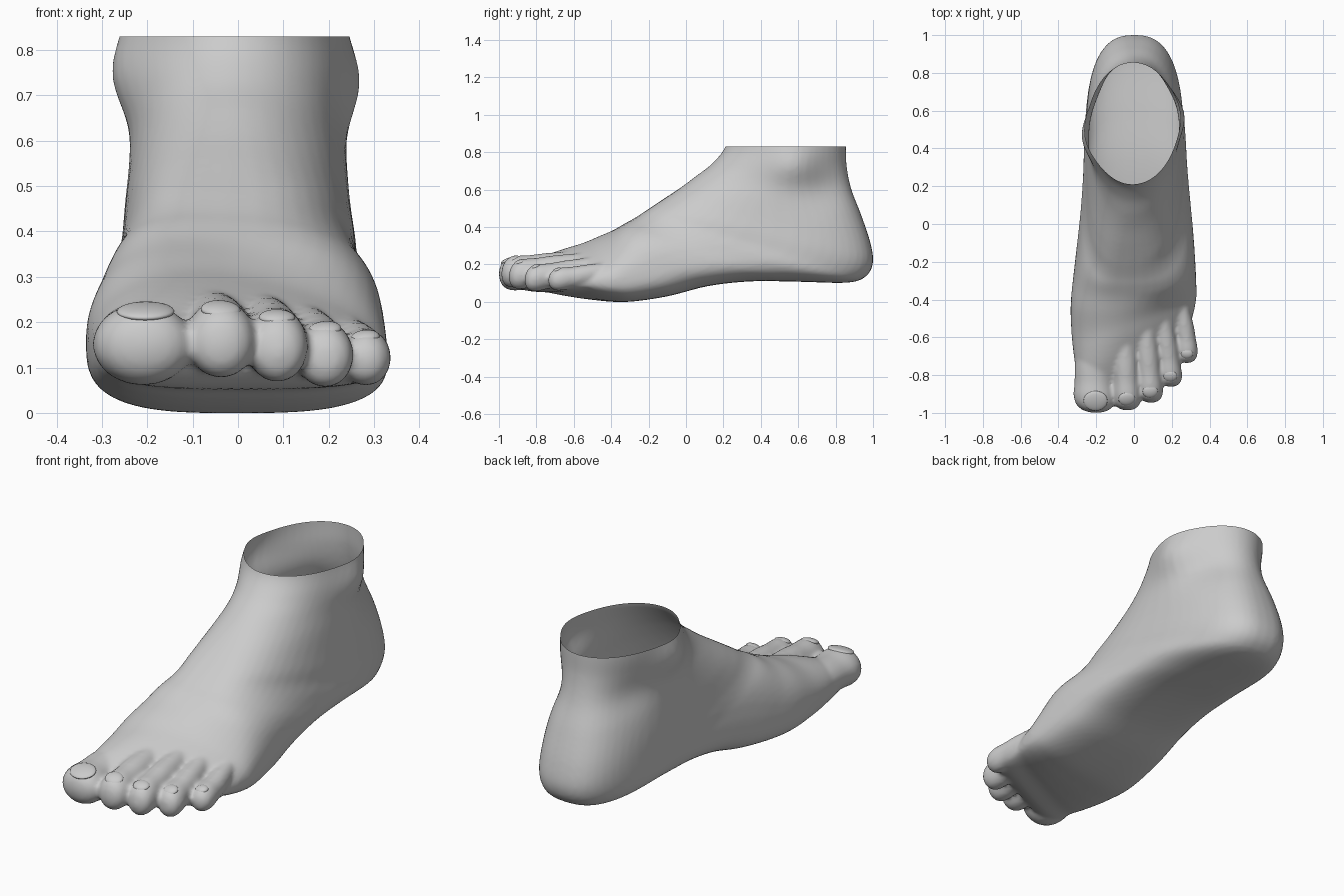
import bpy, bmesh, math
from mathutils import Vector

cube = bpy.data.objects.get("Cube")
if cube:
    bpy.data.objects.remove(cube, do_unlink=True)

skin = bpy.data.materials.new("plain grey")
skin.use_nodes = True
GREY = (0.6, 0.6, 0.6, 1)
skin.diffuse_color = GREY
skin.node_tree.nodes["Principled BSDF"].inputs["Base Color"].default_value = GREY
SIDES = 48


def spline(keys, steps):
    """Catmull-Rom through rows of numbers; yields (fraction, row)."""
    n = len(keys) - 1
    for j in range(n * steps + 1):
        i = min(j // steps, n - 1)
        t = j / steps - i
        p = [keys[max(0, min(n, i + d))] for d in (-1, 0, 1, 2)]
        yield j / (n * steps), [
            0.5 * (2 * b + (c - a) * t + (2 * a - 5 * b + 4 * c - d) * t * t
                   + (3 * b - a - 3 * c + d) * t ** 3) for a, b, c, d in zip(*p)]


def loft(bm, rings):
    """Skin closed rings of points and cap both ends."""
    rows = [[bm.verts.new(p) for p in ring] for ring in rings]
    for a, b in zip(rows, rows[1:]):
        for i in range(SIDES):
            k = (i + 1) % SIDES
            bm.faces.new((a[i], a[k], b[k], b[i]))
    bm.faces.new(rows[0][::-1])
    bm.faces.new(rows[-1])


def smoothstep(a, b, v):
    t = max(0, min(1, (v - a) / (b - a)))
    return t * t * (3 - 2 * t)


# Sections fan from the ankle round the heel to the pad under the toes:
# front point (y, z), back or sole point (y, z), right and left x
SECTIONS = [
    (.23, .95, .85, .95, -.24, .23), (.21, .83, .855, .83, -.24, .23),
    (.14, .74, .86, .72, -.235, .23), (.05, .67, .885, .60, -.23, .23),
    (-.03, .61, .935, .47, -.24, .24), (-.11, .557, .985, .32, -.25, .25),
    (-.17, .517, 1.0, .21, -.255, .26), (-.215, .487, .96, .135, -.26, .265),
    (-.25, .463, .86, .103, -.265, .275), (-.285, .44, .60, .108, -.27, .285),
    (-.32, .42, .35, .11, -.28, .30), (-.355, .398, .12, .085, -.295, .315),
    (-.395, .373, -.10, .03, -.315, .325), (-.445, .345, -.32, 0, -.335, .33),
    (-.51, .31, -.47, .01, -.33, .33), (-.59, .277, -.59, .03, -.315, .32),
    (-.67, .24, -.67, .048, -.30, .305), (-.775, .185, -.77, .056, -.29, .295),
    (-.85, .135, -.84, .085, -.24, .25)]

# Ankle bones and the hollows behind them: side, y, z, bulge
ANKLE_RELIEF = [(-1, .45, .75, .045), (1, .59, .725, .045),
                (-1, .74, .62, -.022), (1, .77, .61, -.025)]


def foot_ring(f, row):
    ay, az, by, bz, x0, x1 = row
    a, b = Vector((0, ay, az)), Vector((0, by, bz))
    mid = a.lerp(b, .5 + .1 * f)
    arch = smoothstep(.12, .38, f) * (1 - smoothstep(.55, .8, f))
    ring = []
    for i in range(SIDES):
        ang = math.tau * i / SIDES
        c, s = math.cos(ang), math.sin(ang)
        if c < 0:    # broad instep, fuller on the inner side
            n = 2 + arch * (1.5 if s < 0 else .9)
        else:        # rounded heel, flatter sole
            n = 2 + .6 * smoothstep(.1, .3, f) + .5 * smoothstep(.4, .7, f)
        u = math.copysign(abs(c) ** (2 / n), c)
        v = math.copysign(abs(s) ** (2 / n), s)
        p = mid + ((b - mid) if u > 0 else (mid - a)) * u
        upper = (1 - u) / 2
        p.x = (x0 + x1) / 2 + (x1 - x0) / 2 * v - .07 * f * upper * (1 - abs(v))
        p.z -= .16 * p.x * f * f * upper          # instep falls to the outer side
        p.y += .5 * p.x * smoothstep(.62, .9, f)  # slanted line of toe roots
        for side, y, z, bulge in ANKLE_RELIEF:
            if p.x * side > 0:
                d = ((p.y - y) / .14) ** 2 + ((p.z - z) / .11) ** 2
                p.x += side * bulge * abs(v) * math.exp(-d)
        ring.append(p)
    return ring


# Toes: root, knuckle and tip positions, half width, half height
TOES = [
    ((-.20, -.52, .185), (-.213, -.8, .157), (-.2, -1.0, .15), .11, .09),
    ((-.06, -.50, .215), (-.043, -.8, .177), (-.035, -.987, .15), .076, .084),
    ((.05, -.46, .21), (.077, -.76, .167), (.09, -.947, .135), .069, .08),
    ((.13, -.40, .20), (.178, -.69, .147), (.195, -.862, .118), .064, .072),
    ((.225, -.36, .175), (.272, -.58, .135), (.282, -.737, .115), .056, .062)]
TOE_SHAPE = [(0, .75), (.2, .84), (.4, .92), (.58, .93), (.74, 1), (.86, .92),
             (.94, .7), (.985, .38), (1, .08)]


def toe_rings(root, knuckle, tip, rx, rz):
    a, k, b = Vector(root), Vector(knuckle), Vector(tip)
    bend = 2 * k - (a + b) / 2
    for _, (t, r) in spline(TOE_SHAPE, 4):
        c = a * (1 - t) ** 2 + bend * 2 * t * (1 - t) + b * t * t
        yield [c + Vector((rx * r * math.sin(math.tau * i / SIDES), 0,
                           rz * r * math.cos(math.tau * i / SIDES)))
               for i in range(SIDES)]


# Build every piece as a closed solid, then fuse into one skin
bm = bmesh.new()
loft(bm, [foot_ring(f, row) for f, row in spline(SECTIONS, 6)])
for toe in TOES:
    loft(bm, list(toe_rings(*toe)))
bmesh.ops.recalc_face_normals(bm, faces=bm.faces)
mesh = bpy.data.meshes.new("foot")
bm.to_mesh(mesh)
bm.free()
foot = bpy.data.objects.new("foot", mesh)
bpy.context.collection.objects.link(foot)
fuse = foot.modifiers.new("fuse", 'REMESH')
fuse.mode = 'VOXEL'
fuse.voxel_size = .011
relax = foot.modifiers.new("relax", 'SMOOTH')
relax.factor = .5
relax.iterations = 6
graph = bpy.context.evaluated_depsgraph_get()
fused = bpy.data.meshes.new_from_object(foot.evaluated_get(graph))
foot.modifiers.clear()
foot.data = fused

# Cut the ankle open and leave a thin shell
bm = bmesh.new()
bm.from_mesh(fused)
bmesh.ops.bisect_plane(bm, geom=bm.verts[:] + bm.edges[:] + bm.faces[:],
                       plane_co=(0, 0, .83), plane_no=(0, 0, 1), clear_outer=True)
bm.to_mesh(fused)
bm.free()
fused.materials.clear()
fused.materials.append(skin)
fused.shade_smooth()
bpy.context.view_layer.update()

# Toenails: flattened domes laid on the toe tips
for i, (root, knuckle, tip, rx, rz) in enumerate(TOES):
    spot = Vector(knuckle).lerp(Vector(tip), .7)
    hit, loc, normal, _ = foot.ray_cast(Vector((spot.x, spot.y, .5)), Vector((0, 0, -1)))
    if not hit:
        continue
    bpy.ops.mesh.primitive_uv_sphere_add(segments=24, ring_count=12, location=loc - normal * .012)
    nail = bpy.context.object
    nail.name = f"toenail_{i + 1}"
    nail.scale = (rx * .58, rx * .5, .016)
    nail.rotation_euler = Vector((0, 0, 1)).rotation_difference(normal).to_euler()
    nail.data.materials.append(skin)
    nail.data.shade_smooth()
